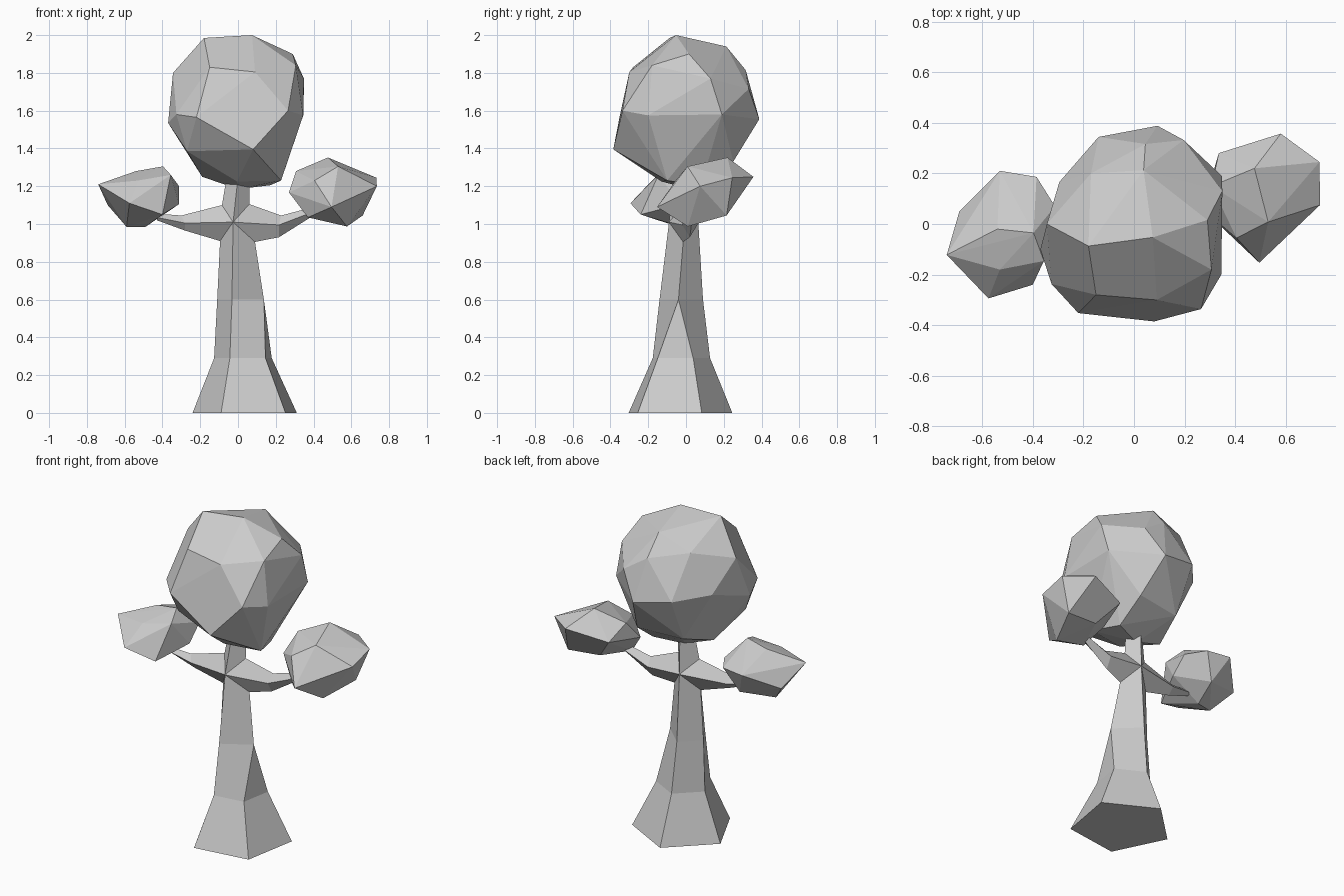
import bpy, bmesh, math
from mathutils import Vector


def finish(bm, name):
    bmesh.ops.recalc_face_normals(bm, faces=bm.faces)
    mesh = bpy.data.meshes.new(name)
    bm.to_mesh(mesh)
    bm.free()
    obj = bpy.data.objects.new(name, mesh)
    bpy.context.collection.objects.link(obj)
    return obj


def foliage(name, points):
    """Faceted leaf clump: the convex hull of a few points."""
    bm = bmesh.new()
    for p in points:
        bm.verts.new(p)
    res = bmesh.ops.convex_hull(bm, input=bm.verts)
    junk = {v for v in res["geom_interior"] + res["geom_unused"]
            if isinstance(v, bmesh.types.BMVert)}
    bmesh.ops.delete(bm, geom=list(junk), context="VERTS")
    bmesh.ops.dissolve_limit(bm, angle_limit=math.radians(3),
                             verts=bm.verts, edges=bm.edges)
    return finish(bm, name)


def loft(bm, rings, cap_first=False, cap_last=False):
    """Skin a row of rings; repeated points collapse to triangles."""
    loops = [[bm.verts.new(p) for p in ring] for ring in rings]
    for a, b in zip(loops, loops[1:]):
        n = len(a)
        for i in range(n):
            j = (i + 1) % n
            bm.faces.new((a[i], a[j], b[j], b[i]))
    if cap_first:
        bm.faces.new(loops[0])
    if cap_last:
        bm.faces.new(loops[-1])


def pentagon(cx, cy, r, z):
    return [(cx + r * math.cos(math.radians(a)), cy + r * math.sin(math.radians(a)), z)
            for a in range(-118, 242, 72)]


# Trunk, branches and neck share the points of one fork
front, back = (-0.026, -0.09, 1.01), (0.0, 0.065, 1.01)
right_low, right_top = (0.09, -0.015, 0.905), (0.06, -0.01, 1.105)
left_low, left_top = (-0.095, -0.01, 0.91), (-0.085, -0.01, 1.1)

bm = bmesh.new()
mid_right = (0.137, -0.04, 0.6)
loft(bm, [pentagon(0.048, -0.045, 0.293, 0),
          pentagon(0.033, -0.033, 0.162, 0.29),
          [(-0.032, -0.14, 0.6), mid_right, mid_right, (0.0, 0.09, 0.6), (-0.11, -0.015, 0.6)],
          [front, right_low, right_low, back, left_low]], cap_first=True)
# right branch
loft(bm, [[front, right_low, back, right_top],
          [(0.217, -0.02, 0.995), (0.217, 0.02, 0.93), (0.22, 0.06, 0.995), (0.228, 0.02, 1.045)],
          [(0.40, 0.01, 1.065), (0.40, 0.035, 1.045), (0.40, 0.06, 1.065), (0.40, 0.035, 1.09)]],
     cap_last=True)
# left branch
loft(bm, [[front, left_low, back, left_top],
          [(-0.28, -0.06, 1.005), (-0.28, -0.03, 0.965), (-0.28, 0.01, 1.005), (-0.30, -0.03, 1.045)],
          [(-0.43, -0.06, 1.035), (-0.43, -0.04, 1.02), (-0.43, -0.02, 1.035), (-0.43, -0.04, 1.055)]],
     cap_last=True)
# neck into the crown
loft(bm, [[front, right_top, back, left_top],
          [(0, -0.06, 1.25), (0.06, 0, 1.25), (0, 0.06, 1.25), (-0.06, 0, 1.25)]], cap_last=True)
bmesh.ops.remove_doubles(bm, verts=bm.verts, dist=0.0005)
finish(bm, "trunk_and_branches")

# Main crown
foliage("main_foliage", [
    (-0.22, -0.352, 1.565), (0.08, -0.385, 1.395), (0.265, -0.336, 1.6),
    (-0.15, -0.28, 1.83), (0.09, -0.3, 1.805), (0.306, -0.18, 1.84),
    (-0.326, -0.237, 1.58), (-0.27, -0.2, 1.385), (0.29, 0.016, 1.9),
    (0.349, 0.13, 1.77), (0.196, 0.332, 1.715), (0.347, 0.19, 1.58),
    (0.345, -0.2, 1.575), (0.074, -0.053, 2.0), (-0.18, -0.087, 1.985),
    (0.038, 0.213, 1.94), (0.045, 0.316, 1.815), (0.093, 0.388, 1.555),
    (-0.14, 0.344, 1.6), (-0.295, 0.166, 1.62), (-0.344, 0.0, 1.8),
    (-0.37, -0.1, 1.535), (0.0, 0.02, 1.185), (0.17, 0.08, 1.205),
    (-0.19, 0.0, 1.25), (0.228, -0.1, 1.23), (-0.005, -0.13, 1.225),
    (0.16, 0.25, 1.33), (-0.13, 0.21, 1.32), (-0.17, 0.2, 1.86)])

# Right clump
foliage("right_foliage", [
    (0.476, 0.22, 1.352), (0.58, 0.357, 1.25), (0.733, 0.245, 1.245),
    (0.735, 0.075, 1.2), (0.495, -0.153, 1.09), (0.53, 0.008, 1.305),
    (0.405, -0.055, 1.23), (0.307, 0.15, 1.28), (0.27, 0.06, 1.167),
    (0.577, 0.01, 0.987), (0.66, 0.215, 1.045), (0.37, 0.0, 1.035),
    (0.335, 0.28, 1.2), (0.45, 0.2, 1.06)])

# Left clump
foliage("left_foliage", [
    (-0.74, -0.122, 1.21), (-0.53, -0.18, 1.23), (-0.575, -0.294, 1.11),
    (-0.40, -0.24, 1.05), (-0.397, -0.035, 1.305), (-0.54, -0.02, 1.28),
    (-0.53, 0.21, 1.2), (-0.385, 0.186, 1.2), (-0.312, 0.07, 1.2),
    (-0.312, -0.03, 1.105), (-0.356, -0.146, 1.26), (-0.69, 0.05, 1.1),
    (-0.49, -0.02, 0.985), (-0.59, -0.04, 0.985), (-0.46, 0.13, 1.05)])
